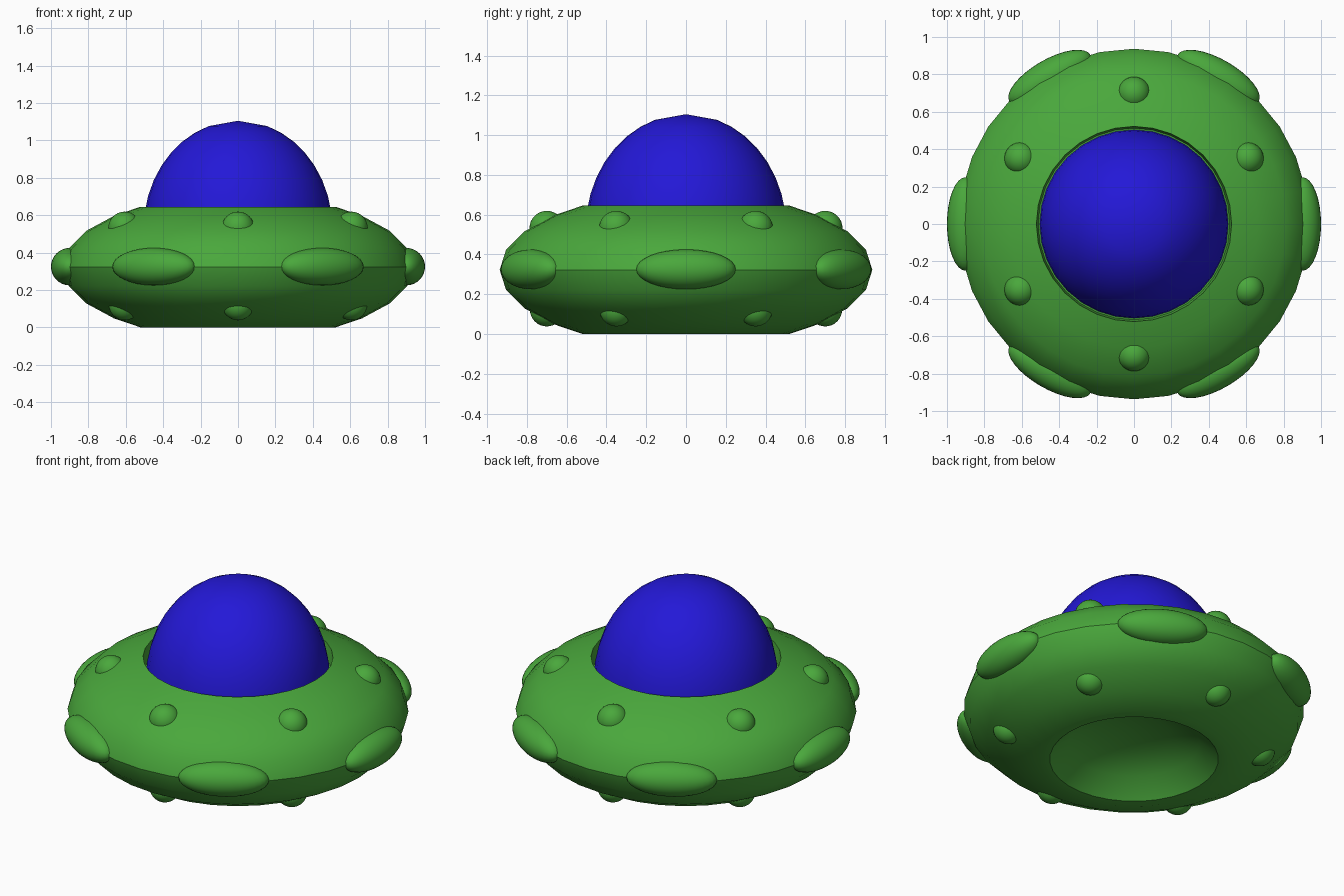
import bpy, bmesh
from math import sin, cos, pi, radians, sqrt
from mathutils import Matrix

if "Cube" in bpy.data.objects:
    bpy.data.objects.remove(bpy.data.objects["Cube"])

SEG = 32
MID = 0.3225


def material(name, rgb):
    m = bpy.data.materials.new(name)
    m.diffuse_color = (*rgb, 1)
    m.use_nodes = True
    m.node_tree.nodes["Principled BSDF"].inputs["Base Color"].default_value = m.diffuse_color
    return m


GREEN = material("green_hull", (0.068, 0.39, 0.045))
BLUE = material("blue_glass", (0.017, 0.009, 0.68))


def finish(name, bm, mat, angle=30):
    bmesh.ops.recalc_face_normals(bm, faces=bm.faces)
    me = bpy.data.meshes.new(name)
    bm.to_mesh(me)
    bm.free()
    me.materials.append(mat)
    ob = bpy.data.objects.new(name, me)
    bpy.context.collection.objects.link(ob)
    bpy.ops.object.select_all(action='DESELECT')
    ob.select_set(True)
    bpy.context.view_layer.objects.active = ob
    bpy.ops.object.shade_smooth_by_angle(angle=radians(angle))
    return ob


def lathe(name, profile, mat):
    bm = bmesh.new()
    vs = [bm.verts.new((r, 0, z)) for r, z in profile]
    es = [bm.edges.new(p) for p in zip(vs, vs[1:])]
    bmesh.ops.spin(bm, geom=vs + es, cent=(0, 0, 0), axis=(0, 0, 1),
                   angle=2 * pi, steps=SEG)
    bmesh.ops.remove_doubles(bm, verts=bm.verts, dist=1e-4)
    return finish(name, bm, mat)


def bump(name, angle, radius, z, size):
    bm = bmesh.new()
    mat = (Matrix.Rotation(angle, 4, 'Z') @ Matrix.Translation((radius, 0, z))
           @ Matrix.Diagonal((*size, 1)))
    bmesh.ops.create_uvsphere(bm, u_segments=32, v_segments=16, radius=1, matrix=mat)
    return finish(name, bm, GREEN, 60)


# Hull: truncated flat ellipsoid, hollow below, shallow seat for the dome above
RX, RZ = 0.937, 0.388
half = [(RX * sin(radians(a)), RZ * cos(radians(a))) for a in (45, 60, 75)]
outer = ([(0.52, 0)] + [(r, MID - h) for r, h in half] + [(RX, MID)]
         + [(r, MID + h) for r, h in reversed(half)] + [(0.522, 2 * MID)])
bowl = [(0, 0.18), (0.2, 0.16), (0.36, 0.1), (0.464, 0)]
lathe("hull", bowl + outer + [(0.512, 0.56), (0, 0.56)], GREEN)

# Dome: upper part of a tall ellipsoid
dome = [(0.505 * sin(radians(a)), 0.525 + 0.58 * cos(radians(a)))
        for a in (0, 18, 27, 36, 45, 54, 63, 72, 81, 86.5)]
lathe("dome", dome, BLUE)

# Six wide side pods, six small studs above and six below
for i in range(6):
    a = i * pi / 3
    bump(f"side_pod_{i}", a, 0.9, 0.325, (0.1, 0.25, 0.1))
    bump(f"top_stud_{i}", a + pi / 6, 0.7, 0.532, (0.087, 0.087, 0.087))
    bump(f"bottom_stud_{i}", a + pi / 6, 0.7, 0.123, (0.085, 0.085, 0.085))
